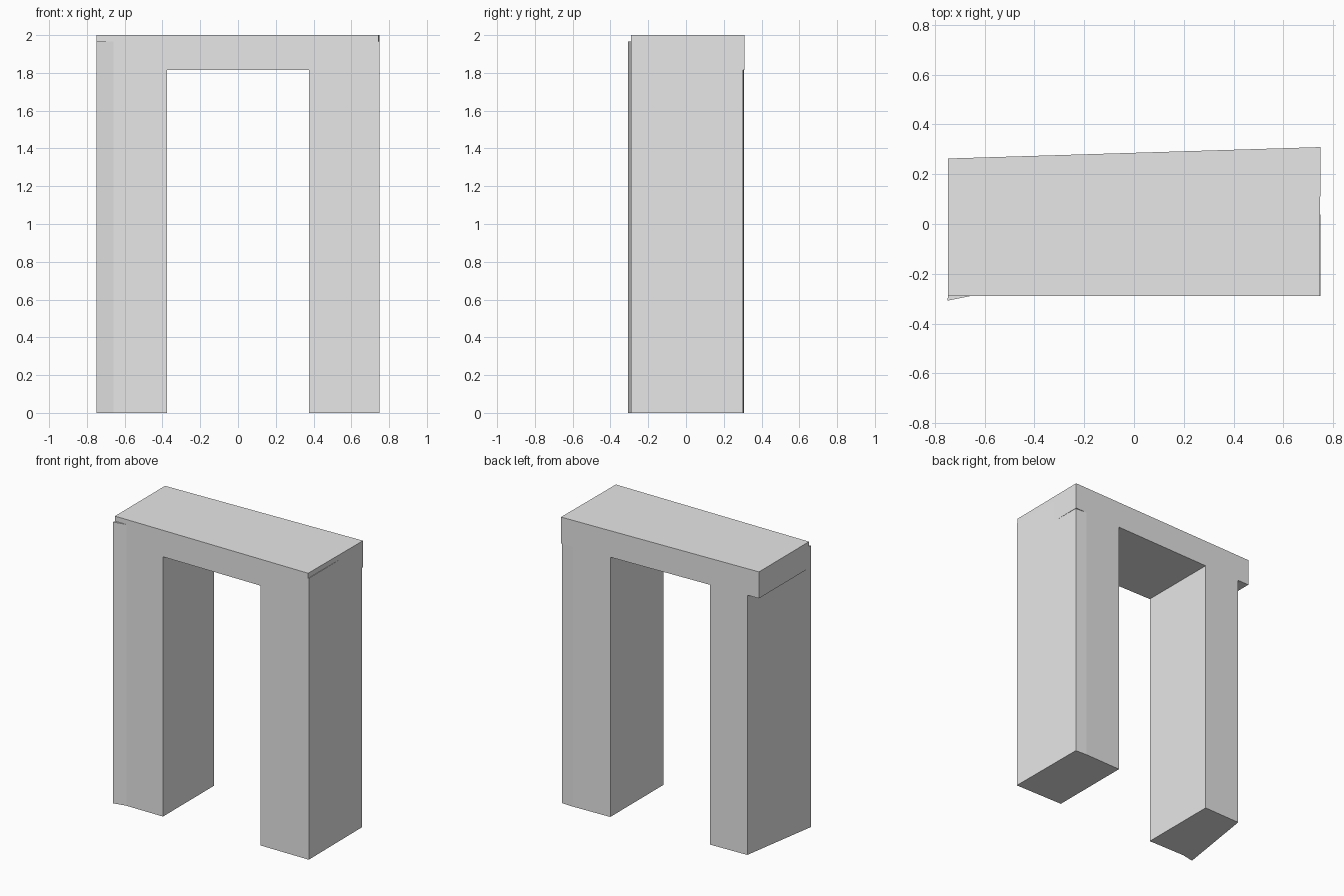
import bpy
import bmesh

if "Cube" in bpy.data.objects:
    bpy.data.objects.remove(bpy.data.objects["Cube"], do_unlink=True)

# One plain stone colour
stone = bpy.data.materials.new("light_grey_stone")
stone.use_nodes = True
grey = (0.8, 0.8, 0.8, 1)
stone.diffuse_color = grey
stone.node_tree.nodes["Principled BSDF"].inputs["Base Color"].default_value = grey

FRONT = -0.29     # straight front plane
TOP = 2.0
SOFFIT = 1.815    # underside of the lintel
SHOULDER = 1.965  # top of the outer pillar slabs
INNER = 0.377     # half width of the opening
SEAM = 0.66       # where the outer slabs begin


def back(x):
    """The back plane runs slightly askew."""
    return 0.286 + 0.0307 * x


def prism(name, outline, z0, z1):
    """Extrude a plan outline (counter-clockwise) from z0 to z1."""
    bm = bmesh.new()
    face = bm.faces.new([bm.verts.new((x, y, z0)) for x, y in outline])
    up = bmesh.ops.extrude_face_region(bm, geom=[face])["geom"]
    for v in up:
        if isinstance(v, bmesh.types.BMVert):
            v.co.z = z1
    bmesh.ops.recalc_face_normals(bm, faces=bm.faces)
    mesh = bpy.data.meshes.new(name)
    bm.to_mesh(mesh)
    bm.free()
    mesh.materials.append(stone)
    obj = bpy.data.objects.new(name, mesh)
    bpy.context.collection.objects.link(obj)
    return obj


def block(name, x0, x1, z0, z1):
    """Block between the front plane and the askew back plane."""
    return prism(name, [(x0, FRONT), (x1, FRONT), (x1, back(x1)), (x0, back(x0))], z0, z1)


# Lintel across the top, its left end slightly angled
prism("lintel", [(-0.748, FRONT), (0.745, FRONT), (0.75, back(0.75)),
                 (-0.748, back(-0.748))], SOFFIT, TOP)

# Pillar cores either side of the opening
block("right_pillar", -SEAM, -INNER, 0, SOFFIT)
block("left_pillar", INNER, SEAM, 0, SOFFIT)

# Outer slabs: the right one is twisted, the left one nearly square
prism("right_pillar_outer_slab", [(-0.75, -0.308), (-SEAM, FRONT),
                                  (-SEAM, back(-SEAM))], 0, SHOULDER)
prism("left_pillar_outer_slab", [(SEAM, FRONT), (0.75, FRONT), (0.747, 0.302),
                                 (SEAM, back(SEAM))], 0, SHOULDER)
